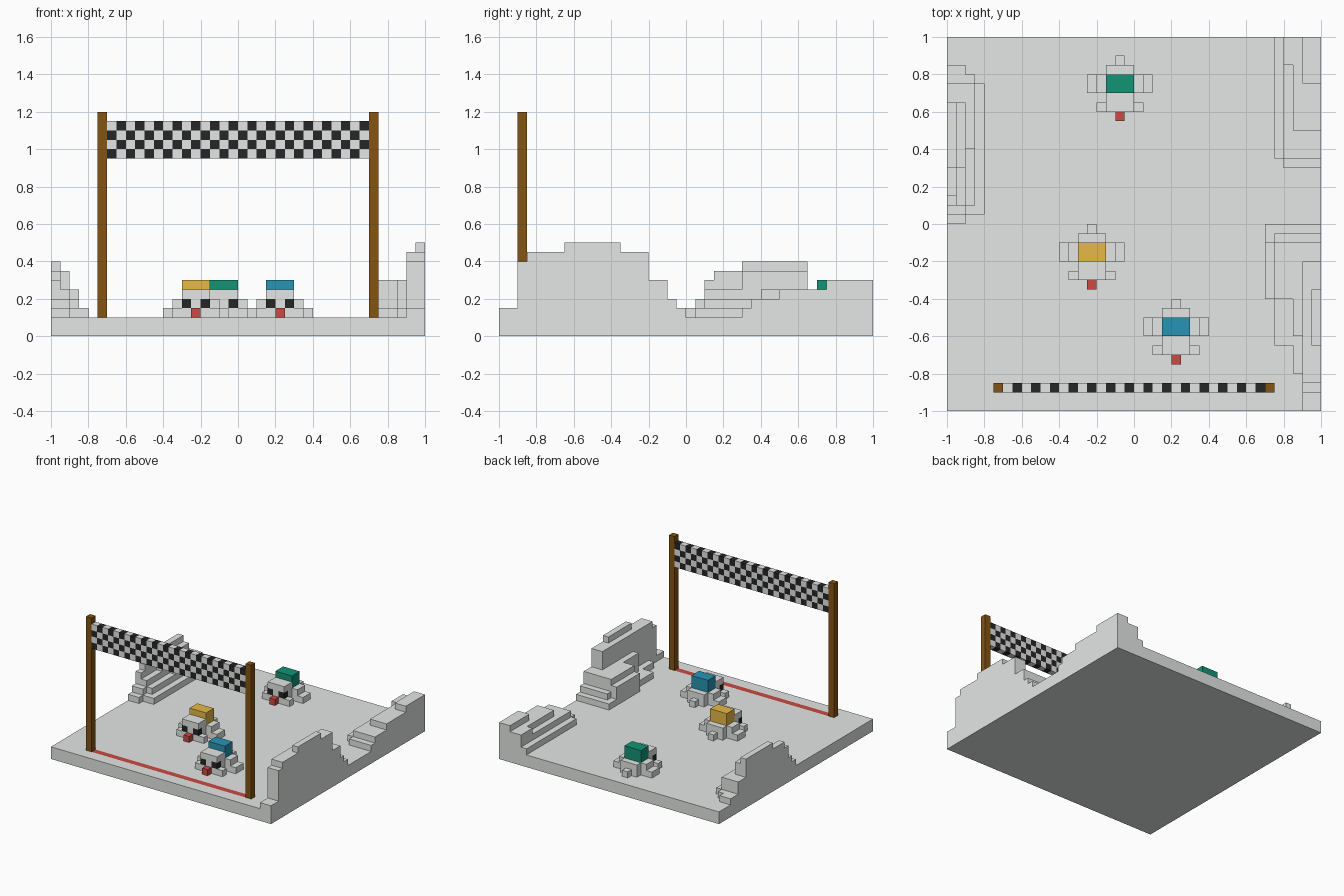
import bpy, bmesh
from mathutils import Vector

if "Cube" in bpy.data.objects:
    bpy.data.objects.remove(bpy.data.objects["Cube"])

S = 0.05  # cube size


def srgb(r, g, b):
    f = lambda c: (c / 255 / 12.92) if c < 11 else ((c / 255 + 0.055) / 1.055) ** 2.4
    return (f(r), f(g), f(b), 1.0)


COLOURS = {
    "snow_white": srgb(232, 235, 233),
    "black": srgb(38, 38, 38),
    "wood_brown": srgb(133, 84, 18),
    "red": srgb(204, 74, 67),
    "gold": srgb(232, 186, 72),
    "green": srgb(18, 148, 117),
    "blue": srgb(40, 148, 180),
}
NAMES = list(COLOURS)
MATS = []
for n in NAMES:
    m = bpy.data.materials.new(n)
    m.diffuse_color = COLOURS[n]
    m.use_nodes = True
    m.node_tree.nodes["Principled BSDF"].inputs["Base Color"].default_value = m.diffuse_color
    MATS.append(m)

grid = {}  # cell -> (part, colour)


def box(part, colour, x0, x1, y0, y1, z0, z1):
    """Fill a block of cubes given in model units."""
    i = lambda v: round(v / S)
    for x in range(i(x0), i(x1)):
        for y in range(i(y0), i(y1)):
            for z in range(i(z0), i(z1)):
                grid[x, y, z] = (part, colour)


# snow base with the painted finish line
box("snow_base", "snow_white", -1, 1, -1, 1, 0, 0.1)
box("snow_base", "red", -0.7, 0.7, -0.9, -0.85, 0.05, 0.1)

# right front bank: inner x, y range, top
for x, y0, y1, top in [
    (.9, -1, -.8, .15), (.85, -.8, -.65, .15), (.75, -.65, -.4, .15), (.7, -.4, 0, .15),
    (.75, -.1, -.05, .2), (.7, -.4, -.1, .25), (.75, -.4, -.1, .3), (.85, -.6, -.1, .3),
    (.9, -.9, -.85, .4), (.9, -.85, -.2, .45), (.95, -.65, -.35, .5),
]:
    box("right_front_bank", "snow_white", x, 1, y0, y1, .1, top)

# right back bank
for x, y0, y1, top in [
    (.75, .35, 1, .15), (.8, .3, .35, .15), (.8, .35, .85, .2), (.8, .85, 1, .25),
    (.85, .5, .85, .25), (.9, .75, 1, .3),
]:
    box("right_back_bank", "snow_white", x, 1, y0, y1, .1, top)

# left bank
for x, y0, y1, top in [
    (-.9, 0, .05, .15), (-.8, .05, .75, .15), (-.85, .75, .8, .15), (-.9, .8, .85, .15),
    (-.9, .05, .1, .2), (-.85, .1, .75, .2), (-.85, .4, .75, .25), (-.9, .1, .4, .25),
    (-.95, .1, .15, .3), (-.95, .15, .3, .35), (-.9, .3, .65, .35), (-.95, .3, .65, .4),
]:
    box("left_bank", "snow_white", -1, x, y0, y1, .1, top)

# finish gate: two posts and a checkered banner
for x in (-.75, .7):
    box("gate_posts", "wood_brown", x, x + S, -.9, -.85, .1, 1.2)
for c in range(28):
    for r in range(4):
        x, z = -.7 + c * S, .95 + r * S
        box("checkered_banner", "black" if (c + r) % 2 == 0 else "snow_white",
            x, x + S, -.9, -.85, z, z + S)


def animal(name, pack, cx, cy):
    def b(col, x0, x1, y0, y1, z0, z1):
        box(name, col, cx + x0, cx + x1, cy + y0, cy + y1, z0, z1)
    w = "snow_white"
    b(w, -.075, .075, -.15, -.05, .1, .25)     # head
    b(w, -.075, .075, -.05, .1, .1, .2)        # body
    b(w, -.125, .125, -.15, -.1, .1, .15)      # front paws
    b(w, -.125, .125, -.05, .05, .1, .2)       # shoulders
    b(w, -.175, .175, -.05, .05, .1, .15)      # side flippers
    b(w, -.075, .075, -.15, -.05, .1, .25)
    b(w, -.025, .025, .1, .15, .1, .15)        # tail
    b(pack, -.075, .075, -.05, .05, .2, .3)    # coloured pack
    b("red", -.025, .025, -.2, -.15, .1, .15)  # nose
    for x in (-.075, .025):                    # eyes
        b("black", x, x + S, -.15, -.1, .15, .2)


animal("blue_racer", "blue", .225, -.55)
animal("gold_racer", "gold", -.225, -.15)
animal("green_racer", "green", -.075, .75)

# turn the cubes into meshes, keeping only exposed faces
DIRS = [Vector(d) for d in ((1, 0, 0), (-1, 0, 0), (0, 1, 0), (0, -1, 0), (0, 0, 1), (0, 0, -1))]
parts = {}
for cell, (part, col) in grid.items():
    parts.setdefault(part, []).append((cell, col))

for part, cells in parts.items():
    bm = bmesh.new()
    cache = {}

    def vert(p):
        k = tuple(round(c * 2) for c in p)
        if k not in cache:
            cache[k] = bm.verts.new(Vector(p) * S)
        return cache[k]

    for cell, col in cells:
        mid = Vector(cell) + Vector((.5, .5, .5))
        for d in DIRS:
            if tuple(int(c + q) for c, q in zip(cell, d)) in grid:
                continue
            u = Vector((d.y, d.z, d.x)) * .5
            v = d.cross(u)
            c = mid + d * .5
            f = bm.faces.new([vert(c - u - v), vert(c + u - v), vert(c + u + v), vert(c - u + v)])
            f.material_index = NAMES.index(col)
    me = bpy.data.meshes.new(part)
    for m in MATS:
        me.materials.append(m)
    bm.to_mesh(me)
    bm.free()
    bpy.context.collection.objects.link(bpy.data.objects.new(part, me))
